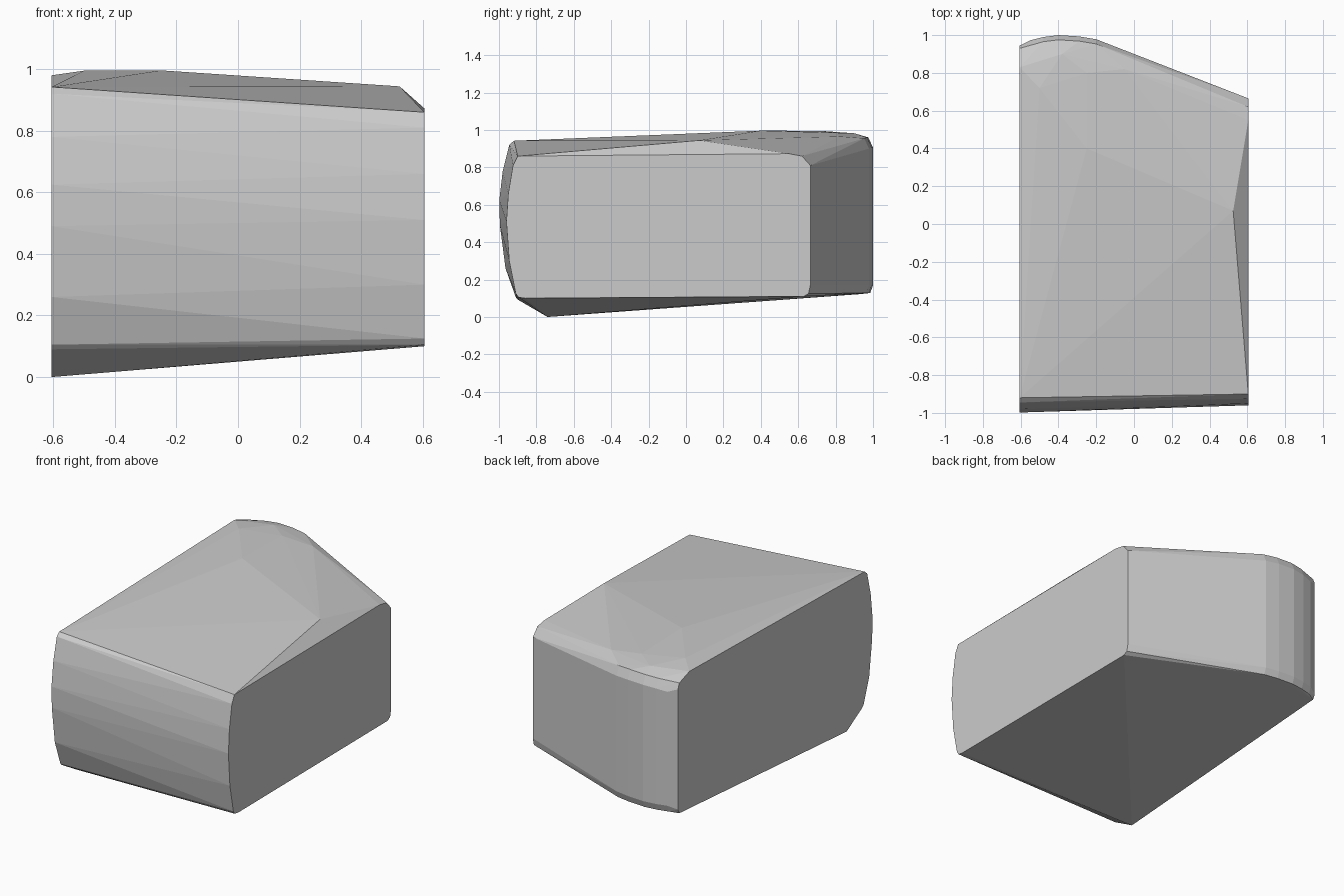
import bpy, bmesh

if "Cube" in bpy.data.objects:
    bpy.data.objects.remove(bpy.data.objects["Cube"])

# One flat stone grey
grey = bpy.data.materials.new("stone grey")
grey.diffuse_color = (0.6, 0.6, 0.6, 1)
grey.use_nodes = True
grey.node_tree.nodes["Principled BSDF"].inputs["Base Color"].default_value = grey.diffuse_color

# Flat left end: bulging front edge, chamfered base, small rounded back corners
left_end = [(-0.92, 0.942), (-0.945, 0.92), (-0.98, 0.78), (-0.998, 0.625),
            (-0.995, 0.49), (-0.965, 0.26), (-0.91, 0.105), (-0.895, 0.09),
            (-0.74, 0.0), (0.93, 0.122), (0.945, 0.15), (0.945, 0.91),
            (0.93, 0.945), (0.83, 0.98)]

# Flat right end, smaller
right_end = [(-0.90, 0.86), (-0.925, 0.81), (-0.95, 0.66), (-0.96, 0.51),
             (-0.945, 0.30), (-0.91, 0.125), (-0.895, 0.105), (-0.86, 0.1),
             (0.63, 0.11), (0.655, 0.125), (0.665, 0.17), (0.665, 0.81),
             (0.62, 0.86), (0.55, 0.873)]

# Rounded back: columns given as x, y, top of wall
back_columns = [(-0.55, 0.972, 0.93), (-0.48, 0.99, 0.94),
                (-0.40, 1.0, 0.945), (-0.29, 0.993, 0.945), (-0.20, 0.978, 0.94)]

# Crest of the gently domed top
crest = [(-0.5, 0.72, 0.995), (-0.25, 0.4, 0.996), (-0.38, 0.9, 0.982),
         (-0.25, 0.8, 0.985), (-0.05, 0.82, 0.965), (0.525, 0.07, 0.944)]

points = [(-0.605, y, z) for y, z in left_end]
points += [(0.605, y, z) for y, z in right_end]
points += crest
for x, y, top in back_columns:
    points += [(x, y, 0.17), (x, y - 0.015, 0.128), (x, y, top - 0.04),
               (x, y - 0.025, top + 0.015)]

# Wrap the block around its end profiles
bm = bmesh.new()
for p in points:
    bm.verts.new(p)
hull = bmesh.ops.convex_hull(bm, input=bm.verts[:])
loose = {v for v in hull["geom_interior"] + hull["geom_unused"]
         if isinstance(v, bmesh.types.BMVert) and not v.link_faces}
bmesh.ops.delete(bm, geom=list(loose), context='VERTS')
bmesh.ops.dissolve_limit(bm, angle_limit=0.01, verts=bm.verts[:], edges=bm.edges[:])
bmesh.ops.recalc_face_normals(bm, faces=bm.faces[:])

mesh = bpy.data.meshes.new("stone_block")
bm.to_mesh(mesh)
bm.free()
mesh.materials.append(grey)
block = bpy.data.objects.new("stone_block", mesh)
bpy.context.collection.objects.link(block)
